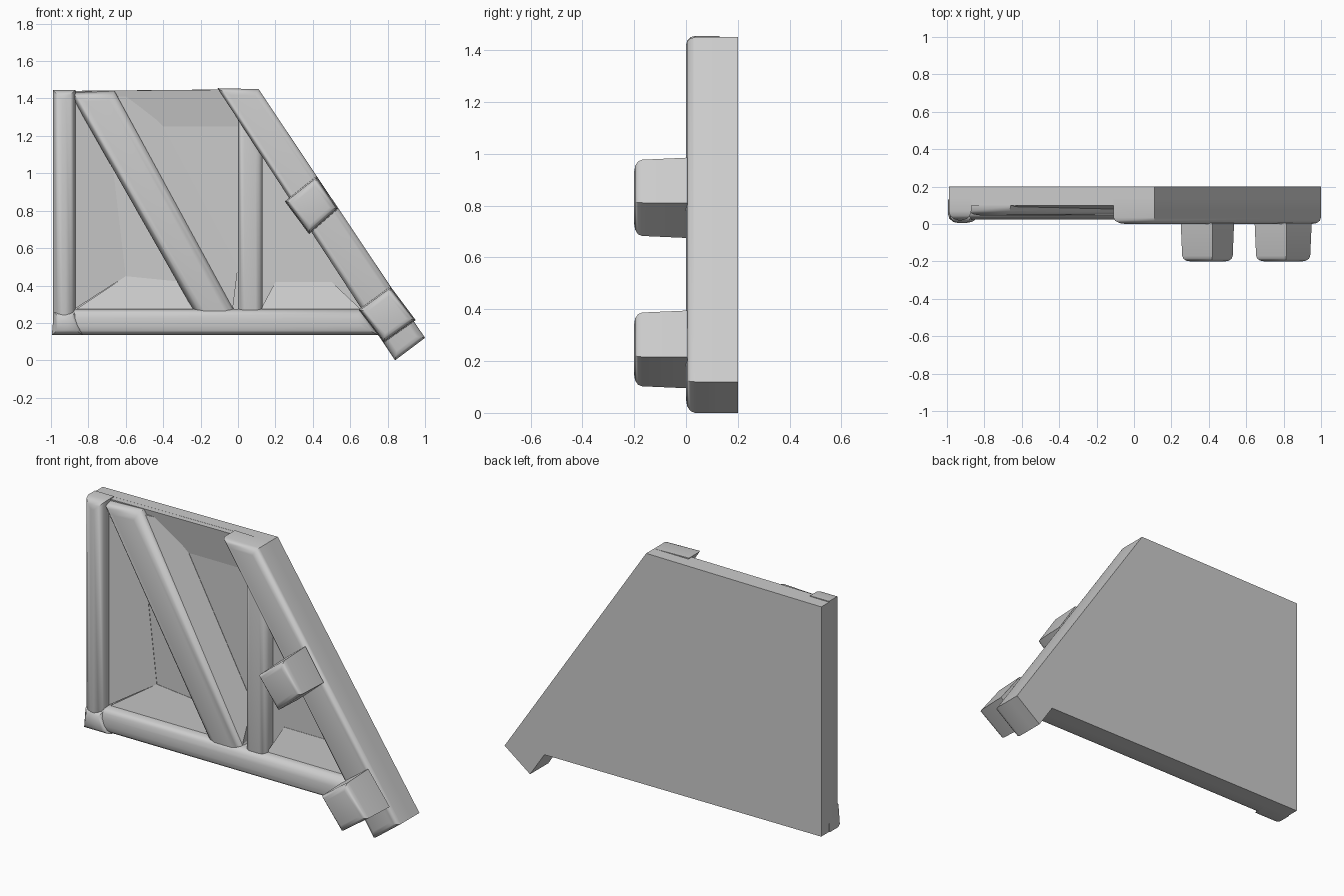
import bpy, bmesh

cube = bpy.data.objects.get("Cube")
if cube:
    bpy.data.objects.remove(cube, do_unlink=True)

grey = bpy.data.materials.new("plain grey")
grey.use_nodes = True
colour = (0.6, 0.6, 0.6, 1)
grey.diffuse_color = colour
grey.node_tree.nodes["Principled BSDF"].inputs["Base Color"].default_value = colour

BACK, SHEET = 0.2, 0.13
DEEP = SHEET - 0.002


def slab(name, outline, front, back=SHEET, soft=0.0, taper=0.0):
    """Extrude an x-z outline from back to front; front may vary per corner."""
    n = len(outline)
    fronts = front if isinstance(front, (list, tuple)) else [front] * n
    cx = sum(p[0] for p in outline) / n
    cz = sum(p[1] for p in outline) / n
    bm = bmesh.new()
    rear = [bm.verts.new((x, back, z)) for x, z in outline]
    face = [bm.verts.new((x + (cx - x) * taper, y, z + (cz - z) * taper))
            for (x, z), y in zip(outline, fronts)]
    bm.faces.new(rear)
    cap = bm.faces.new(face[::-1])
    for i in range(n):
        j = (i + 1) % n
        bm.faces.new((rear[i], face[i], face[j], rear[j]))
    if soft:
        bmesh.ops.bevel(bm, geom=list(cap.edges), offset=soft, segments=3,
                        profile=0.5, affect='EDGES', clamp_overlap=True)
    bmesh.ops.recalc_face_normals(bm, faces=bm.faces)
    mesh = bpy.data.meshes.new(name)
    bm.to_mesh(mesh)
    bm.free()
    mesh.materials.append(grey)
    ob = bpy.data.objects.new(name, mesh)
    bpy.context.collection.objects.link(ob)
    bpy.ops.object.select_all(action='DESELECT')
    ob.select_set(True)
    bpy.context.view_layer.objects.active = ob
    bpy.ops.object.shade_smooth_by_angle(angle=0.8)


def slope(name, outline, high):
    """A ramp: first and last corners stand high, the middle two meet the sheet."""
    slab(name, outline, [high, DEEP, DEEP, high])


# Backing sheet with the post foot
slab("back_panel", [(-.99, .135), (-.99, 1.44), (.11, 1.45), (1, .12),
                    (.84, 0), (.75, .135)], SHEET, BACK)

# Outer frame
slab("left_rail", [(-.99, .135), (-.99, 1.445), (-.87, 1.445), (-.87, .135)], .02, soft=.05)
slab("bottom_rail", [(-.99, .135), (-.99, .275), (.66, .275), (.75, .135)], .025, soft=.05)
slab("bottom_corner", [(-.995, .135), (-.985, .26), (-.87, .26), (-.83, .135)], .005, soft=.05)
slope("top_rail", [(-.95, 1.44), (-.93, 1.25), (.1, 1.25), (0, 1.448)], .098)

# Dished ramps inside the bays
slope("left_bay_side", [(-.88, .27), (-.6, .45), (-.7, 1.3), (-.88, 1.42)], .085)
slope("left_bay_floor", [(-.87, .27), (-.6, .45), (-.3, .42), (-.2, .27)], .085)
slope("right_bay_floor", [(.12, .27), (.2, .42), (.5, .42), (.66, .27)], .085)

# Braces, the diagonal falling away softly to the right
slab("diagonal_brace", [(-.9, 1.43), (-.66, 1.44), (.02, .2), (-.2, .2)], .045, soft=.05)
slope("diagonal_slope", [(-.73, 1.42), (-.48, 1.4), (0, .5), (-.03, .26)], .075)
slab("upright_brace", [(0, .2), (0, 1.32), (.13, 1.12), (.13, .2)], .055, soft=.035)

# Slanted post
slab("slanted_post", [(-.11, 1.455), (.11, 1.45), (1, .12), (.84, 0)], 0, soft=.035)

# Two hinge blocks on the post
blocks = {"upper_block": [(.25, .85), (.42, .985), (.535, .81), (.38, .675)],
          "lower_block": [(.645, .27), (.815, .395), (.95, .215), (.78, .095)]}
for name, outline in blocks.items():
    slab(name, outline, -.2, 0.005, soft=.03, taper=.06)
